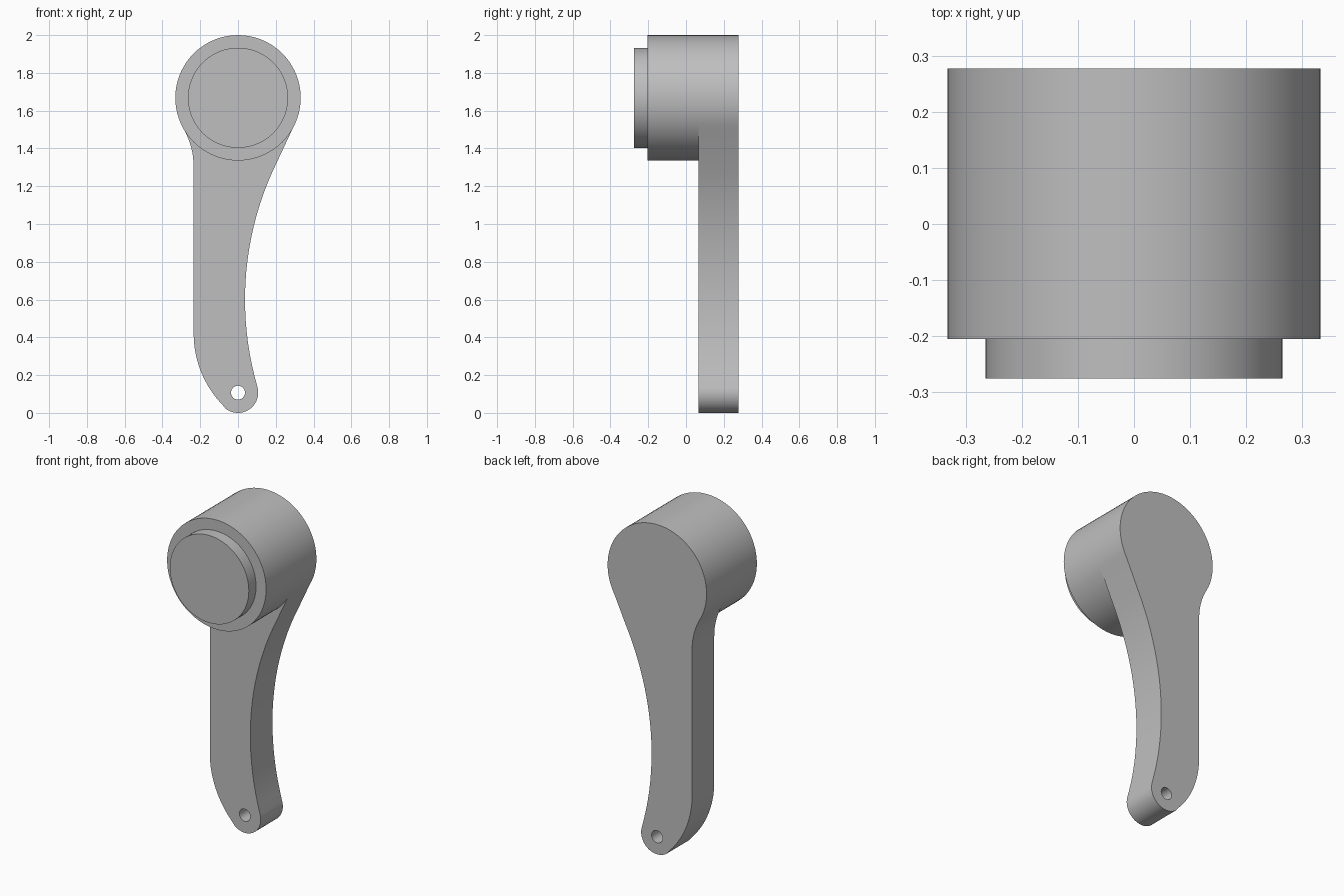
import bpy
import bmesh
from math import cos, sin, radians

cube = bpy.data.objects.get("Cube")
if cube:
    bpy.data.objects.remove(cube, do_unlink=True)

grey = bpy.data.materials.new("plain_grey")
grey.use_nodes = True
colour = (0.52, 0.52, 0.52, 1)
grey.diffuse_color = colour
grey.node_tree.nodes["Principled BSDF"].inputs["Base Color"].default_value = colour

HEAD_Z, HEAD_R = 1.668, 0.332
FRONT, STEP, ARM_FRONT, BACK = -0.275, -0.205, 0.065, 0.277


def arc(cx, cz, r, start, end, steps):
    """Points along an arc in the x-z plane, angles in degrees."""
    angles = [radians(start + (end - start) * i / steps) for i in range(steps + 1)]
    return [(cx + r * cos(a), cz + r * sin(a)) for a in angles]


def circle(cx, cz, r, steps):
    return arc(cx, cz, r, 0, 360, steps)[:-1]


def slab(name, loops, y0, y1):
    """Fill an outline (further loops are holes) and extrude it along y."""
    bm = bmesh.new()
    edges = []
    for loop in loops:
        verts = [bm.verts.new((x, y0, z)) for x, z in loop]
        edges += [bm.edges.new((v, verts[i - 1])) for i, v in enumerate(verts)]
    if len(loops) == 1:
        bm.faces.new(verts)
    else:
        bmesh.ops.triangle_fill(bm, edges=edges, use_beauty=True)
    out = bmesh.ops.extrude_face_region(bm, geom=bm.faces[:], use_keep_orig=True)
    moved = [g for g in out["geom"] if isinstance(g, bmesh.types.BMVert)]
    bmesh.ops.translate(bm, verts=moved, vec=(0, y1 - y0, 0))
    bmesh.ops.recalc_face_normals(bm, faces=bm.faces[:])
    mesh = bpy.data.meshes.new(name)
    bm.to_mesh(mesh)
    bm.free()
    mesh.materials.append(grey)
    obj = bpy.data.objects.new(name, mesh)
    bpy.context.collection.objects.link(obj)
    bpy.ops.object.select_all(action='DESELECT')
    obj.select_set(True)
    bpy.context.view_layer.objects.active = obj
    bpy.ops.object.shade_smooth_by_angle(angle=radians(30))
    return obj


# Lever arm: round head, fillet, straight side, heel, rounded tip, hollow side
outline = arc(0, HEAD_Z, HEAD_R, -30, 210, 48)
outline += arc(-0.627, 1.306, 0.392, 30, 0, 8)[1:]
outline += arc(0.308, 0.42, 0.543, 180, 224, 10)
outline += arc(0, 0.107, 0.107, 224, 375, 20)[1:]
outline += arc(1.687, 0.6, 1.65, 196.4, 153.5, 20)[1:]
pin_hole = circle(0, 0.107, 0.037, 24)
slab("lever_arm", [outline, pin_hole], ARM_FRONT, BACK)

# Barrel in front of the arm and the stepped cap on it
slab("barrel", [circle(0, HEAD_Z, HEAD_R, 72)], STEP, ARM_FRONT)
slab("front_cap", [circle(0, HEAD_Z, 0.265, 72)], FRONT, STEP)
